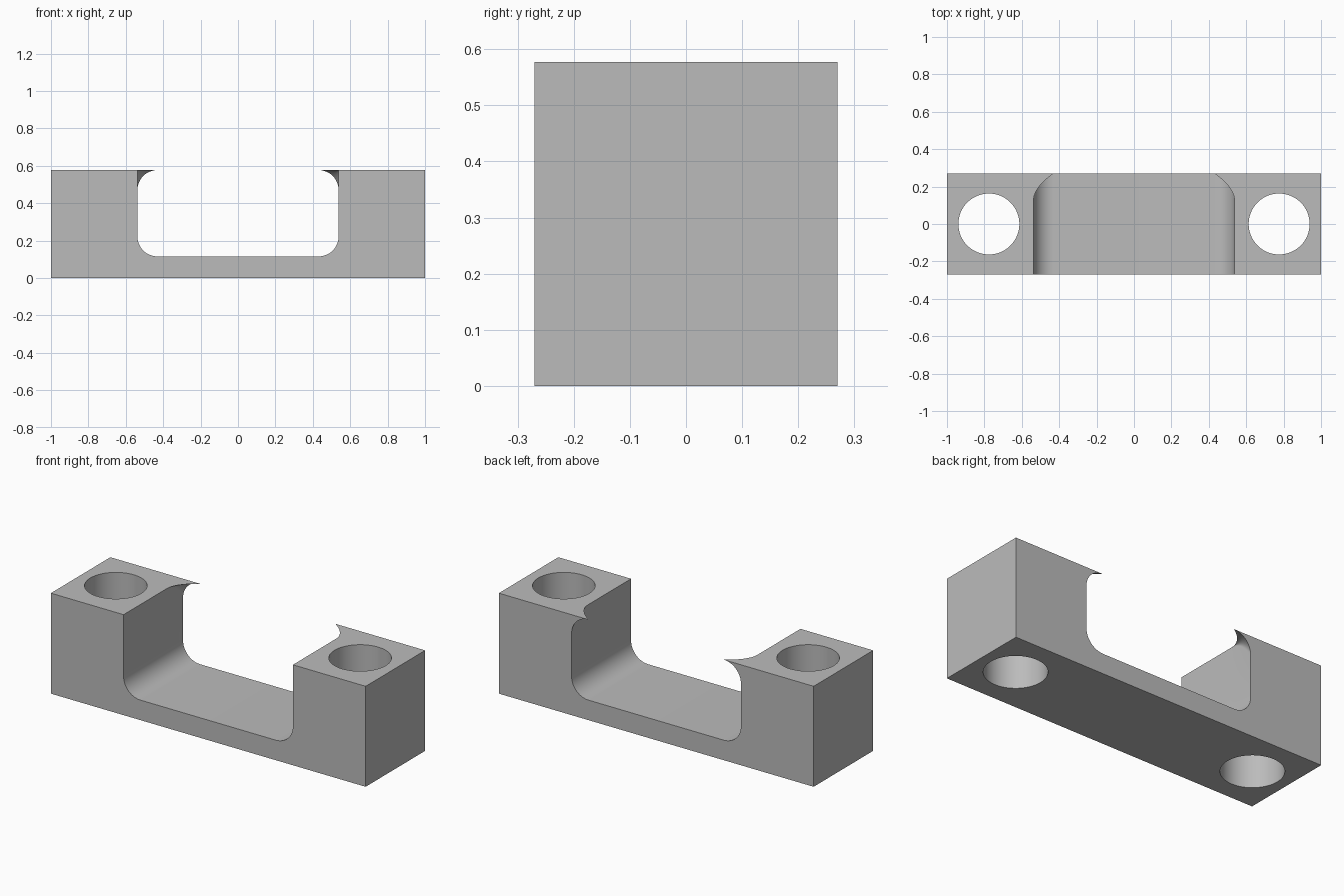
import bpy, bmesh, math

if "Cube" in bpy.data.objects:
    bpy.data.objects.remove(bpy.data.objects["Cube"], do_unlink=True)

HALF_LENGTH, HALF_DEPTH, HEIGHT = 1.0, 0.27, 0.577
CHANNEL, FLOOR, FILLET = 0.538, 0.115, 0.108
HORN_START, ARC_STEPS, HORN_STEPS = 0.12, 12, 14

grey = bpy.data.materials.new("plain grey")
grey.use_nodes = True
colour = (0.5, 0.5, 0.5, 1)
grey.diffuse_color = colour
grey.node_tree.nodes["Principled BSDF"].inputs["Base Color"].default_value = colour


def arc(cx, cz, radius, start, end):
    for i in range(ARC_STEPS + 1):
        a = math.radians(start + (end - start) * i / ARC_STEPS)
        yield cx + radius * math.cos(a), cz + radius * math.sin(a)


def section(horn):
    """U-shaped section; horn is the radius of the overhanging lip."""
    side = [(HALF_LENGTH, 0), (HALF_LENGTH, HEIGHT)]
    side += arc(CHANNEL - horn, HEIGHT - horn, horn, 90, 0)
    side += arc(CHANNEL - FILLET, FLOOR + FILLET, FILLET, 0, -90)
    return side + [(-x, z) for x, z in reversed(side)]


# Body: sections lofted from front to back, the lips growing at the back
stations = [(-HALF_DEPTH, 0)]
for i in range(HORN_STEPS + 1):
    t = i / HORN_STEPS
    stations.append((HORN_START + (HALF_DEPTH - HORN_START) * t, FILLET * t * t))

bm = bmesh.new()
loops = [[bm.verts.new((x, y, z)) for x, z in section(r)] for y, r in stations]
for a, b in zip(loops, loops[1:]):
    for i in range(len(a)):
        j = (i + 1) % len(a)
        bm.faces.new((a[i], a[j], b[j], b[i]))
bm.faces.new(loops[0])
bm.faces.new(reversed(loops[-1]))
bmesh.ops.remove_doubles(bm, verts=bm.verts, dist=1e-5)
bmesh.ops.recalc_face_normals(bm, faces=bm.faces)
mesh = bpy.data.meshes.new("bracket_body")
bm.to_mesh(mesh)
bm.free()
body = bpy.data.objects.new("bracket_body", mesh)
bpy.context.collection.objects.link(body)
mesh.materials.append(grey)

# Bolt holes through both end blocks
for side, label in ((-1, "right"), (1, "left")):
    bpy.ops.mesh.primitive_cylinder_add(
        vertices=64, radius=0.163, depth=2, location=(side * 0.776, 0, HEIGHT / 2))
    cutter = bpy.context.object
    cutter.name = label + "_hole_cutter"
    cutter.data.materials.append(grey)
    cutter.hide_render = True
    cutter.hide_set(True)
    cut = body.modifiers.new(label + "_hole", "BOOLEAN")
    cut.operation = "DIFFERENCE"
    cut.solver = "EXACT"
    cut.object = cutter

# Bake the holes and drop the cutters
bpy.context.view_layer.objects.active = body
body.select_set(True)
for modifier in list(body.modifiers):
    cutter = modifier.object
    bpy.ops.object.modifier_apply(modifier=modifier.name)
    bpy.data.objects.remove(cutter, do_unlink=True)
bpy.ops.object.shade_smooth_by_angle(angle=math.radians(30))
